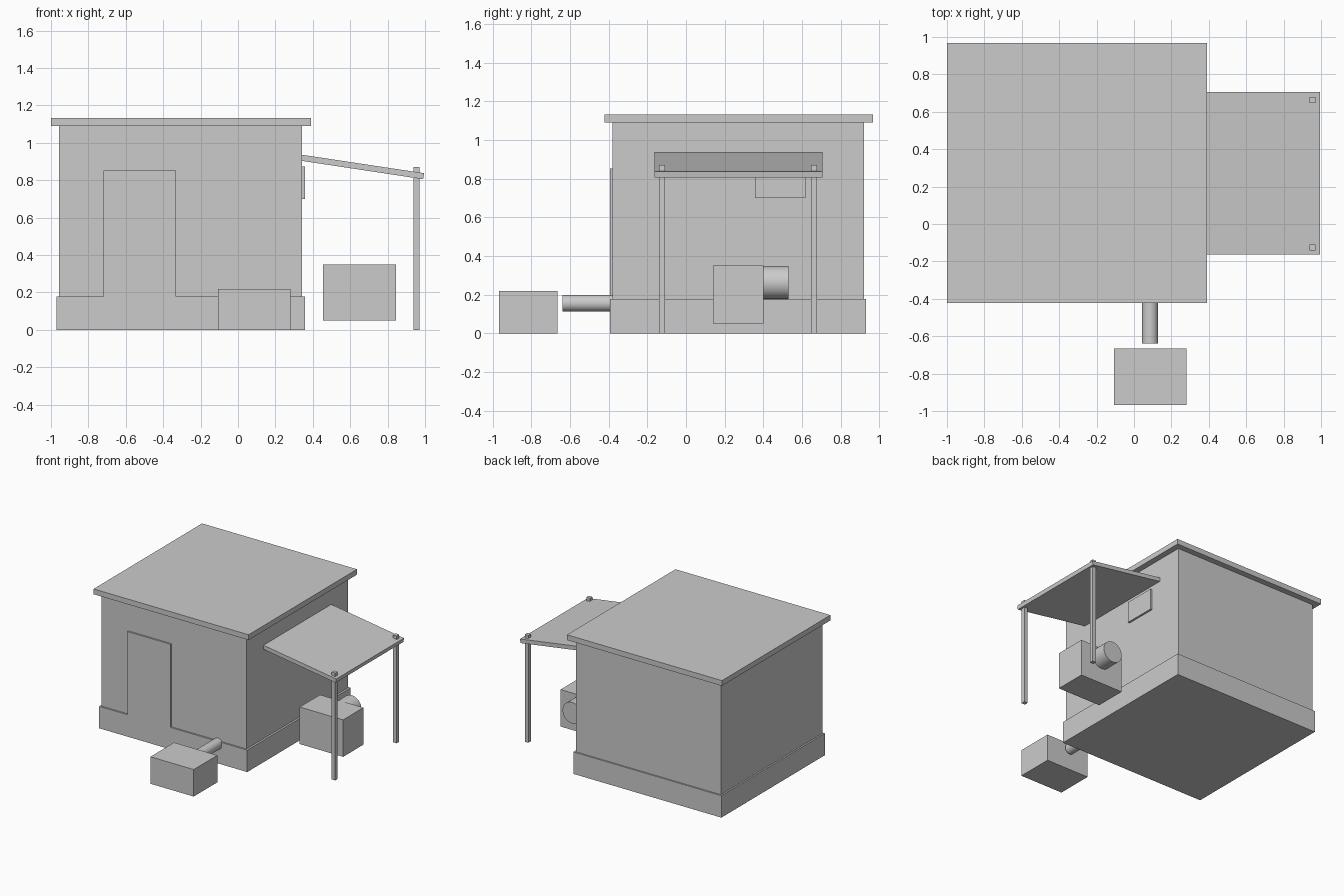
import bpy
import bmesh
import math
from mathutils import Matrix, Vector

default = bpy.data.objects.get("Cube")
if default:
    bpy.data.objects.remove(default, do_unlink=True)

# One plain grey for everything
grey = bpy.data.materials.new("light grey")
grey.use_nodes = True
COLOUR = (0.6, 0.6, 0.6, 1)
grey.diffuse_color = COLOUR
grey.node_tree.nodes["Principled BSDF"].inputs["Base Color"].default_value = COLOUR


def finish(name, bm):
    mesh = bpy.data.meshes.new(name)
    bm.to_mesh(mesh)
    bm.free()
    mesh.materials.append(grey)
    obj = bpy.data.objects.new(name, mesh)
    bpy.context.collection.objects.link(obj)
    return obj


def box(name, low, high):
    """Axis-aligned box between two corners."""
    low, high = Vector(low), Vector(high)
    bm = bmesh.new()
    place = Matrix.Translation((low + high) / 2) @ Matrix.Diagonal((*(high - low), 1))
    bmesh.ops.create_cube(bm, size=1, matrix=place)
    return finish(name, bm)


def pipe(name, x, z, radius, y0, y1):
    """Closed cylinder running along y."""
    bm = bmesh.new()
    place = Matrix.Translation((x, (y0 + y1) / 2, z)) @ Matrix.Rotation(math.pi / 2, 4, "X")
    bmesh.ops.create_cone(bm, cap_ends=True, segments=32, radius1=radius,
                          radius2=radius, depth=y1 - y0, matrix=place)
    obj = finish(name, bm)
    bpy.ops.object.select_all(action="DESELECT")
    obj.select_set(True)
    bpy.context.view_layer.objects.active = obj
    bpy.ops.object.shade_smooth_by_angle(angle=math.radians(40))
    return obj


# Building
box("plinth", (-0.97, -0.393, 0), (0.358, 0.932, 0.178))
box("walls", (-0.957, -0.38, 0.17), (0.342, 0.92, 1.095))
box("roof_slab", (-1, -0.422, 1.09), (0.39, 0.968, 1.133))
box("door", (-0.718, -0.393, 0.178), (-0.331, -0.37, 0.852))
box("side_window", (0.33, 0.358, 0.70), (0.358, 0.618, 0.872))

# Sloping canopy: a side profile extruded along y
bm = bmesh.new()
profile = [(0.335, 0.904), (0.99, 0.805), (0.995, 0.837), (0.34, 0.936)]
face = bm.faces.new([bm.verts.new((x, -0.162, z)) for x, z in profile])
side = bmesh.ops.extrude_face_region(bm, geom=[face])
bmesh.ops.translate(bm, vec=(0, 0.868, 0),
                    verts=[v for v in side["geom"] if isinstance(v, bmesh.types.BMVert)])
bmesh.ops.recalc_face_normals(bm, faces=bm.faces)
finish("canopy", bm)

# Canopy posts poke slightly through the sheet
for name, y in (("front_post", -0.125), ("back_post", 0.663)):
    box(name, (0.939, y - 0.016, 0), (0.971, y + 0.016, 0.87))

# Machine under the canopy with its round drum
box("machine_box", (0.455, 0.14, 0.05), (0.845, 0.40, 0.35))
pipe("machine_drum", 0.65, 0.262, 0.086, 0.39, 0.53)

# Ground box and the pipe leaving the front wall
box("ground_box", (-0.108, -0.967, 0), (0.28, -0.665, 0.219))
pipe("wall_pipe", 0.086, 0.155, 0.043, -0.64, -0.38)
